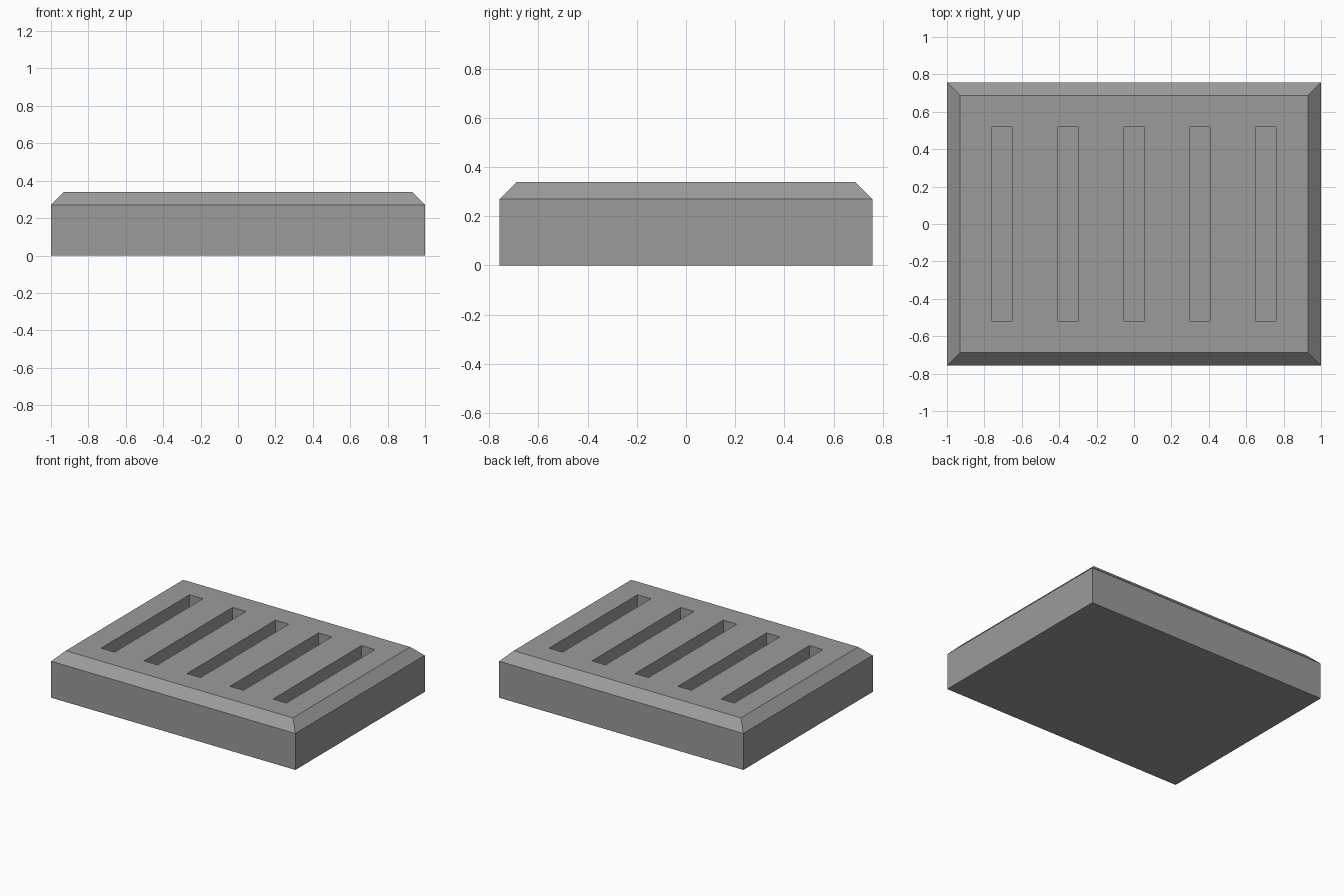
import bpy, bmesh
from mathutils import Matrix

if "Cube" in bpy.data.objects:
    bpy.data.objects.remove(bpy.data.objects["Cube"])

HALF_X, HALF_Y, HEIGHT, CHAMFER = 1.0, 0.757, 0.34, 0.07
SLOT_W, SLOT_L, SLOT_DEPTH, SLOT_STEP = 0.11, 1.035, 0.17, 0.352


def add_box(bm, size, centre):
    m = Matrix.Translation(centre) @ Matrix.Diagonal((*size, 1))
    bmesh.ops.create_cube(bm, size=1, matrix=m)


def finish(bm, name):
    mesh = bpy.data.meshes.new(name)
    bm.to_mesh(mesh)
    bm.free()
    obj = bpy.data.objects.new(name, mesh)
    bpy.context.collection.objects.link(obj)
    return obj


grey = bpy.data.materials.new("mid grey")
grey.diffuse_color = (0.33, 0.33, 0.33, 1)
grey.use_nodes = True
grey.node_tree.nodes["Principled BSDF"].inputs["Base Color"].default_value = grey.diffuse_color

# Slab with a chamfered top rim
bm = bmesh.new()
add_box(bm, (2 * HALF_X, 2 * HALF_Y, HEIGHT), (0, 0, HEIGHT / 2))
rim = [e for e in bm.edges if all(v.co.z > HEIGHT - 0.01 for v in e.verts)]
bmesh.ops.bevel(bm, geom=rim, offset=CHAMFER, offset_type='OFFSET',
                segments=1, affect='EDGES')
slab = finish(bm, "slotted_slab")
slab.data.materials.append(grey)

# Five parallel blind slots cut into the top
bm = bmesh.new()
for i in range(-2, 3):
    add_box(bm, (SLOT_W, SLOT_L, 2 * SLOT_DEPTH), (i * SLOT_STEP, 0, HEIGHT))
cutter = finish(bm, "slot_cutter")
cutter.data.materials.append(grey)
cutter.hide_render = True

cut = slab.modifiers.new("slots", 'BOOLEAN')
cut.operation = 'DIFFERENCE'
cut.solver = 'EXACT'
cut.object = cutter
bpy.context.view_layer.objects.active = slab
bpy.ops.object.modifier_apply(modifier=cut.name)
bpy.data.objects.remove(cutter)
